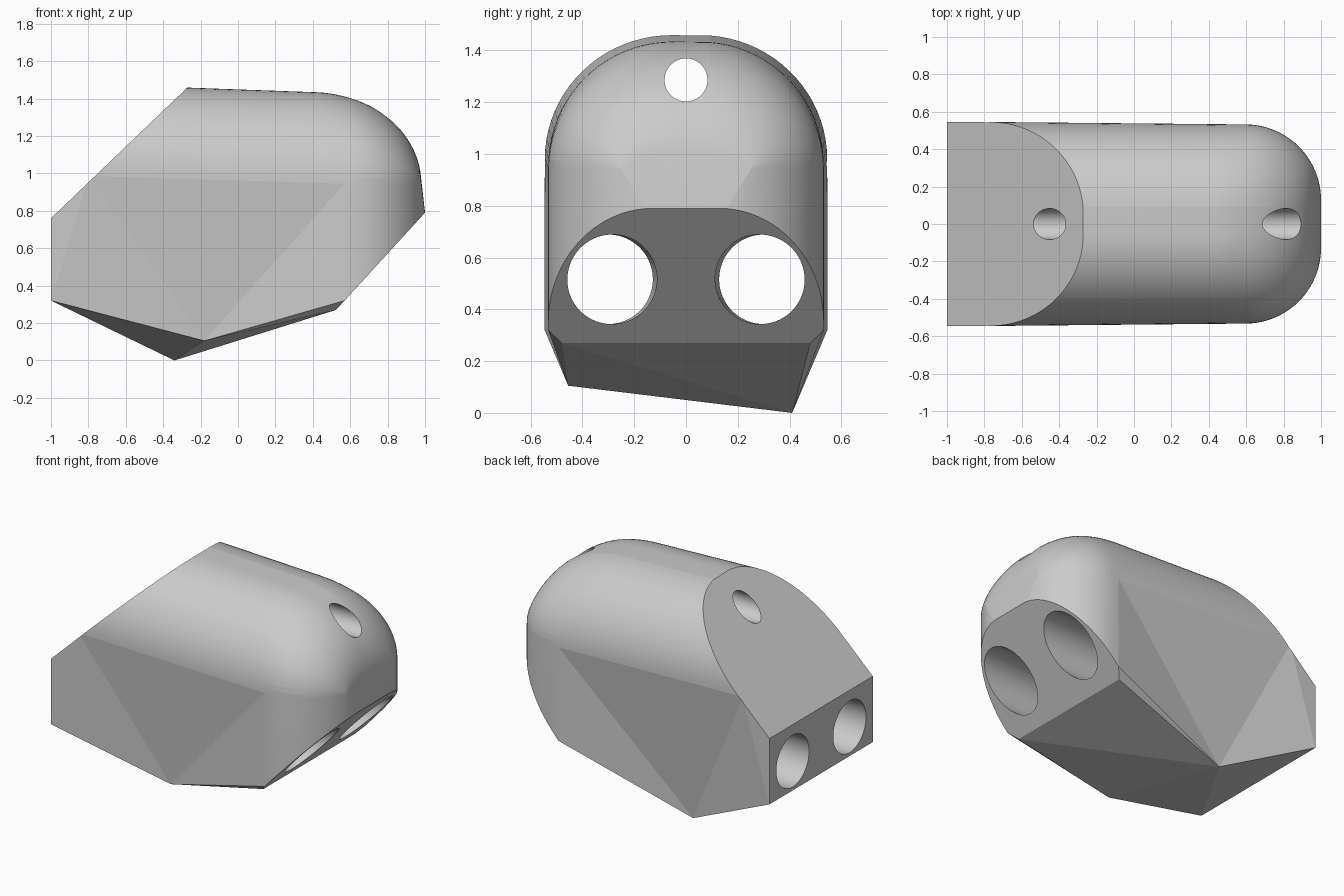
import bpy
import bmesh
from math import sin, cos, pi, sqrt
from mathutils import Vector

cube = bpy.data.objects.get("Cube")
if cube:
    bpy.data.objects.remove(cube, do_unlink=True)

grey = bpy.data.materials.new("light_grey")
grey.use_nodes = True
grey.diffuse_color = (0.6, 0.6, 0.6, 1)
grey.node_tree.nodes["Principled BSDF"].inputs["Base Color"].default_value = (0.6, 0.6, 0.6, 1)

ARCH, RINGS = 40, 24
FLAT = 0.055          # half width of the flat crown


def half_width(x):    # tapering sides with a rounded nose in plan
    w = 0.538 - 0.0095 * x
    if x > 0.6:
        w -= 0.4 * (1 - sqrt(max(0, 1 - ((x - 0.6) / 0.4) ** 2)))
    return w


def spring(x):        # height where the arch meets the side walls
    return 0.962 - 0.03 * min(x, 0.57)


def rise(x):          # height of the arch above the springing
    r = 0.487 - 0.006 * x
    if x > 0.42:
        r *= sqrt(max(0, 1 - ((x - 0.42) / 0.56) ** 2))
    return r


def arch_point(x, i):
    a = pi * i / ARCH
    y = (half_width(x) - FLAT) * cos(a) + FLAT * (1 if i < ARCH / 2 else -1)
    return Vector((x, y, spring(x) + rise(x) * sin(a)))


def hull_object(name, points):
    bm = bmesh.new()
    for p in points:
        bm.verts.new(p)
    bmesh.ops.remove_doubles(bm, verts=bm.verts, dist=0.0005)
    bmesh.ops.convex_hull(bm, input=bm.verts)
    loose = [v for v in bm.verts if not v.link_faces]
    bmesh.ops.delete(bm, geom=loose, context='VERTS')
    bmesh.ops.dissolve_limit(bm, angle_limit=0.004, verts=bm.verts, edges=bm.edges)
    bmesh.ops.recalc_face_normals(bm, faces=bm.faces)
    mesh = bpy.data.meshes.new(name)
    bm.to_mesh(mesh)
    bm.free()
    mesh.materials.append(grey)
    ob = bpy.data.objects.new(name, mesh)
    bpy.context.collection.objects.link(ob)
    return ob


points = []

# Slanted rear end of the arch
for i in range(ARCH + 1):
    x = -0.6
    for _ in range(30):
        x = -1 + (arch_point(x, i).z - 0.76) * 0.73 / 0.70
    points.append(arch_point(x, i))

# Rounded nose, and its lower edge along the sloping underside
for r in range(RINGS + 1):
    t = sin(pi / 2 * r / RINGS)
    points += [arch_point(0.42 + 0.56 * t, i) for i in range(ARCH + 1)]
    x = 0.57 + 0.43 * t
    for s in (-1, 1):
        points.append(Vector((x, s * half_width(x), 0.32 + (x - 0.57) * 0.47 / 0.43)))

# Rear plate and bottom corners
for s in (-1, 1):
    points += [Vector((-1, s * 0.546, 0.76)), Vector((-1, s * 0.546, 0.32)),
               Vector((0.524, s * 0.48, 0.27))]

# Uneven keel
keel = {-1: Vector((-0.18, -0.455, 0.105)), 1: Vector((-0.34, 0.41, 0))}
points += keel.values()
body = hull_object("body", points)


def cut(cutter):
    mod = body.modifiers.new(cutter.name, 'BOOLEAN')
    mod.operation = 'DIFFERENCE'
    mod.solver = 'EXACT'
    mod.object = cutter
    cutter.hide_render = True
    return cutter


# Hollow side facets: a pyramid from each keel corner to its side wall
def side_facets(name, s):
    rear_top = Vector((-0.8, s * half_width(-0.8), spring(-0.8)))
    rear_low = Vector((-1, s * 0.546, 0.32))
    front_top = Vector((0.57, s * half_width(0.57), spring(0.57)))
    front_low = Vector((0.57, s * half_width(0.57), 0.32))
    base = [rear_top, front_top,
            rear_low + (rear_low - rear_top) * 0.3,
            front_low + (front_low - front_top) * 0.3]
    apex = keel[s]
    return cut(hull_object(name, [apex] + [apex + (p - apex) * 1.3 for p in base]))


# Lengthwise bores
def bore(name, y, z, radius, tilt):
    bpy.ops.mesh.primitive_cylinder_add(vertices=72, radius=radius, depth=3,
                                        location=(0, y, z), rotation=(0, pi / 2, tilt))
    cutter = bpy.context.object
    cutter.name = name
    cutter.data.materials.append(grey)
    return cut(cutter)


cutters = [side_facets("right_side_facets", -1),
           side_facets("left_side_facets", 1),
           bore("left_bore", 0.292, 0.516, 0.173, -0.009),
           bore("right_bore", -0.292, 0.516, 0.173, 0.009),
           bore("top_bore", 0, 1.286, 0.083, 0)]

# Bake the cuts into the body and drop the cutters
bpy.context.view_layer.update()
baked = bpy.data.meshes.new_from_object(
    body.evaluated_get(bpy.context.evaluated_depsgraph_get()))
body.modifiers.clear()
body.data = baked
for c in cutters:
    bpy.data.objects.remove(c, do_unlink=True)
bpy.context.view_layer.objects.active = body
body.select_set(True)
bpy.ops.object.shade_smooth_by_angle(angle=0.08)
